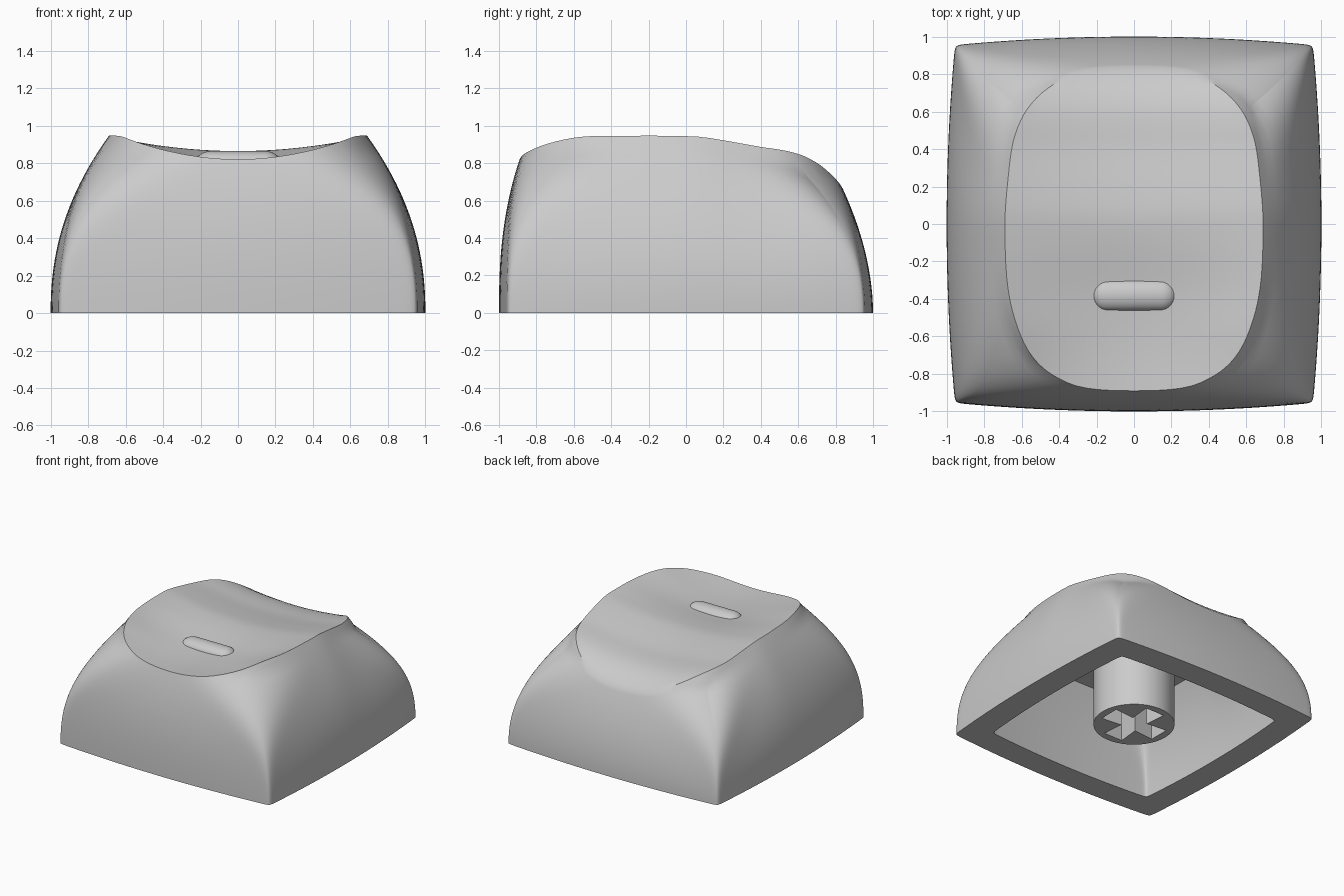
import bpy, bmesh, math
from mathutils import Matrix

cube = bpy.data.objects.get("Cube")
if cube:
    bpy.data.objects.remove(cube)

grey = bpy.data.materials.new("plain grey")
grey.use_nodes = True
grey.diffuse_color = (0.6, 0.6, 0.6, 1)
grey.node_tree.nodes["Principled BSDF"].inputs["Base Color"].default_value = (0.6, 0.6, 0.6, 1)


def finish(bm, name):
    bmesh.ops.recalc_face_normals(bm, faces=bm.faces[:])
    mesh = bpy.data.meshes.new(name)
    bm.to_mesh(mesh)
    bm.free()
    mesh.materials.append(grey)
    obj = bpy.data.objects.new(name, mesh)
    bpy.context.collection.objects.link(obj)
    bpy.ops.object.select_all(action='DESELECT')
    obj.select_set(True)
    bpy.context.view_layer.objects.active = obj
    bpy.ops.object.shade_smooth_by_angle(angle=math.radians(30))
    return obj


def smooth_curve(points, t):
    """Cubic through the points (t, value)."""
    t = min(max(t, points[0][0]), points[-1][0])
    n = len(points)

    def slope(i):
        a, b = points[max(i - 1, 0)], points[min(i + 1, n - 1)]
        return (b[1] - a[1]) / (b[0] - a[0])
    i = next(k for k in range(n - 1) if t <= points[k + 1][0])
    (t0, p0), (t1, p1) = points[i], points[i + 1]
    d = t1 - t0
    s = (t - t0) / d
    return ((2 * s**3 - 3 * s**2 + 1) * p0 + (s**3 - 2 * s**2 + s) * d * slope(i)
            + (3 * s**2 - 2 * s**3) * p1 + (s**3 - s**2) * d * slope(i + 1))


# Dish: height along the middle, and how strongly it curves up to the sides
MIDDLE = [(-1, .828), (-.89, .82), (-.65, .812), (-.38, .822), (-.1, .856), (.05, .864),
          (.2, .847), (.4, .815), (.55, .80), (.65, .78), (.75, .735), (.84, .66), (1, .48)]
CURVE = [(-1, .33), (-.6, .34), (-.38, .28), (-.2, .22), (0, .17), (.6, .17), (1, .15)]


def dish(x, y):
    return smooth_curve(MIDDLE, y) + smooth_curve(CURVE, y) * x * x


def wall(u, v, z):
    """Outer wall point for a direction on the unit square at height z."""
    f = min(z / (0.87 - 0.13 * max(v, 0)**2), 1)
    n = 1 / (0.0125 + 0.318 * f**3.2)
    r = (abs(u)**n + abs(v)**n) ** (-1 / n)
    u, v = u * r, v * r
    bulge = 0.045 * (1 - f**3)
    u, v = u * (1 - bulge * v * v), v * (1 - bulge * u * u)
    half_x = 1 - 0.352 * z**2.2
    if v < 0:
        half_y = 1 - 0.11 * (z / 0.82)**2.5
    else:
        half_y = 1 - 0.16 * (z / 0.66)**1.9
        half_x *= 1 - 0.8 * (f * v * (1 - v))**2
    return u * half_x, v * half_y


def rim_height(u, v):
    low, high = 0.3, 1.1
    for _ in range(30):
        mid = (low + high) / 2
        if dish(*wall(u, v, mid)) > mid:
            low = mid
        else:
            high = mid
    return low


def join(bm, a, b):
    n = len(a)
    for i in range(n):
        bm.faces.new((a[i], a[(i + 1) % n], b[(i + 1) % n], b[i]))


def fan(bm, ring, centre):
    c = bm.verts.new(centre)
    for i in range(len(ring)):
        bm.faces.new((ring[i], ring[(i + 1) % len(ring)], c))


# Directions round a square, closer together at the corners
SIDE = 36
steps = [math.sin(math.pi * (i / SIDE - 0.5)) for i in range(SIDE)]
columns = ([(1, s) for s in steps] + [(-s, 1) for s in steps]
           + [(-1, -s) for s in steps] + [(s, -1) for s in steps])

# Shell: outer wall, dished top, base edge and hollow inside
bm = bmesh.new()
rims = [rim_height(u, v) for u, v in columns]
ROWS, RINGS, CEILING = 26, 20, 0.7
rows = []
for j in range(ROWS + 1):
    row = []
    for (u, v), top in zip(columns, rims):
        z = top * j / ROWS
        row.append(bm.verts.new((*wall(u, v, z), z)))
    rows.append(row)
base = rows[0]
for a, b in zip(rows, rows[1:]):
    join(bm, a, b)

previous = rows[-1]
edge = [v.co.copy() for v in previous]
for j in range(RINGS - 1, 0, -1):
    k = j / RINGS
    ring = [bm.verts.new((p.x * k, p.y * k, dish(p.x * k, p.y * k))) for p in edge]
    join(bm, previous, ring)
    previous = ring
fan(bm, previous, (0, 0, dish(0, 0)))

previous = base
for j in range(13):
    t = j / 12
    inset = 0.79 - 0.05 * t * t
    ring = []
    for u, v in columns:
        x, y = wall(u, v, CEILING * t)
        ring.append(bm.verts.new((x * inset, y * inset, CEILING * t)))
    join(bm, previous, ring)
    previous = ring
fan(bm, previous, (0, 0, CEILING))
finish(bm, "cap_shell")

# Stem: round post with a cross-shaped socket in its lower end
bm = bmesh.new()
FOOT, DEPTH, RADIUS = 0.02, 0.45, 0.305
LONG, TIP, THIN = 0.245, 0.085, 0.068
circle = [(RADIUS * math.cos(a), RADIUS * math.sin(a))
          for a in (2 * math.pi * i / 64 for i in range(64))]
arm = [(LONG, -TIP), (LONG, TIP), (THIN, THIN)]
cross = []
for c, s in ((1, 0), (0, 1), (-1, 0), (0, -1)):
    cross += [(x * c - y * s, x * s + y * c) for x, y in arm]


def prism(outline, top):
    low = [bm.verts.new((x, y, FOOT)) for x, y in outline]
    high = [bm.verts.new((x, y, top)) for x, y in outline]
    join(bm, low, high)
    bm.faces.new(high)
    return [bm.edges.get((low[i - 1], low[i])) for i in range(len(low))]


outlines = prism(circle, CEILING + 0.02) + prism(cross, DEPTH)
bmesh.ops.triangle_fill(bm, use_beauty=True, use_dissolve=False, edges=outlines)
finish(bm, "stem")

# Raised finger bar on the dish
bm = bmesh.new()
bmesh.ops.create_uvsphere(bm, u_segments=32, v_segments=17, radius=0.083,
                          matrix=Matrix.Rotation(math.pi / 2, 4, 'Y'))
for v in bm.verts:
    v.co.x += math.copysign(0.142, v.co.x)
    v.co.y -= 0.38
    v.co.z = 0.806 + v.co.z * 0.7
finish(bm, "finger_bar")
